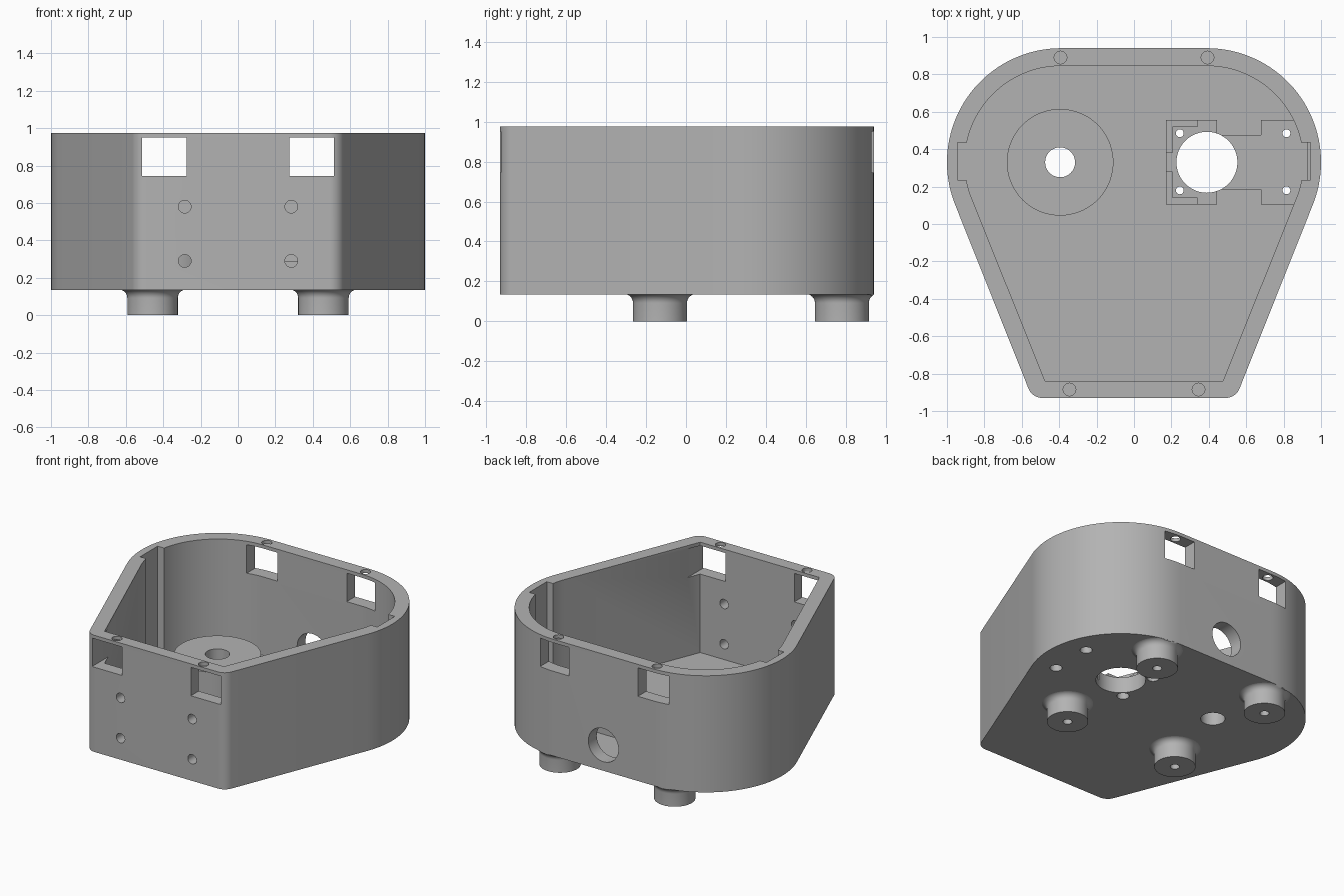
import bpy
import bmesh
from math import sin, cos, pi, radians, hypot
from mathutils import Matrix, Vector

old = bpy.data.objects.get("Cube")
if old:
    bpy.data.objects.remove(old)

grey = bpy.data.materials.new("plain_grey")
grey.use_nodes = True
COLOUR = (0.45, 0.45, 0.45, 1)
grey.diffuse_color = COLOUR
grey.node_tree.nodes["Principled BSDF"].inputs["Base Color"].default_value = COLOUR

BASE, FLOOR, TOP = 0.135, 0.18, 0.975
CX, CY = 0.39, 0.33          # centres of the big rounded ends
TILT = radians(-21.8)        # direction the slanted sides face


def finish(name, bm):
    bmesh.ops.recalc_face_normals(bm, faces=bm.faces)
    mesh = bpy.data.meshes.new(name)
    bm.to_mesh(mesh)
    bm.free()
    mesh.materials.append(grey)
    ob = bpy.data.objects.new(name, mesh)
    bpy.context.collection.objects.link(ob)
    return ob


def prism(name, outline, z0, z1):
    bm = bmesh.new()
    face = bm.faces.new([bm.verts.new((x, y, z0)) for x, y in outline])
    new = bmesh.ops.extrude_face_region(bm, geom=[face])["geom"]
    verts = [v for v in new if isinstance(v, bmesh.types.BMVert)]
    bmesh.ops.translate(bm, verts=verts, vec=(0, 0, z1 - z0))
    return finish(name, bm)


def box(name, x0, x1, y0, y1, z0, z1):
    return prism(name, [(x0, y0), (x1, y0), (x1, y1), (x0, y1)], z0, z1)


def rod(name, start, end, radius, sides=48):
    a, b = Vector(start), Vector(end)
    turn = (b - a).to_track_quat("Z", "Y").to_matrix().to_4x4()
    bm = bmesh.new()
    bmesh.ops.create_cone(bm, cap_ends=True, segments=sides, radius1=radius,
                          radius2=radius, depth=(b - a).length,
                          matrix=Matrix.Translation((a + b) / 2) @ turn)
    return finish(name, bm)


def arc(x, y, r, a0, a1, n):
    return [(x + r * cos(a0 + (a1 - a0) * i / n),
             y + r * sin(a0 + (a1 - a0) * i / n)) for i in range(n + 1)]


def mirrored(half):
    return half + [(-x, y) for x, y in reversed(half)]


def cut(target, cutters):
    bpy.context.view_layer.objects.active = target
    for c in cutters:
        mod = target.modifiers.new("cut", "BOOLEAN")
        mod.operation = "DIFFERENCE"
        mod.solver = "EXACT"
        mod.object = c
        bpy.ops.object.modifier_apply(modifier=mod.name)


# Shell outline and cavity outline
outer = mirrored(arc(0.49, -0.85, 0.08, -pi / 2, TILT, 10)
                 + arc(CX, CY, 0.61, TILT, pi / 2, 36))
inner = mirrored([(0.475, -0.84)] + arc(CX, CY, 0.515, TILT, pi / 2, 36))
shell = prism("shell", outer, BASE, TOP)
shell_cutters = [prism("cavity", inner, FLOOR, TOP + 0.1)]

# Wall cutouts, mirrored left and right
for s in (-1, 1):
    xs = sorted((s * 0.275, s * 0.512))
    shell_cutters += [
        box("front_window", *xs, -1.1, -0.74, 0.745, 0.95),
        box("back_window", *xs, 0.8, 1.1, 0.745, 0.95),
        box("side_groove", *sorted((s * 0.85, s * 0.945)), 0.235, 0.435,
            FLOOR, TOP + 0.1),
        rod("front_screw", (s * 0.345, -0.885, 0.9), (s * 0.345, -0.885, 1.1), 0.034, 24),
        rod("back_screw", (s * 0.393, 0.89, 0.9), (s * 0.393, 0.89, 1.1), 0.034, 24),
    ]
    for z in (0.29, 0.58):
        shell_cutters.append(rod("front_hole", (s * 0.285, -1.1, z),
                                 (s * 0.285, -0.7, z), 0.034, 24))
shell_cutters.append(rod("cable_port", (0, 0.75, 0.32), (0, 1.1, 0.32), 0.12))

# Floor holes
boss_hole = rod("boss_hole", (-0.395, CY, 0), (-0.395, CY, 0.6), 0.08)
mount_cutters = [rod("mount_hole", (CX, CY, 0), (CX, CY, 0.6), 0.163)]
for x in (0.245, 0.815):
    for y in (0.18, 0.485):
        mount_cutters += [rod("bolt_hole", (x, y, 0), (x, y, 0.6), 0.021, 24),
                          rod("bolt_recess", (x, y, 0), (x, y, 0.21), 0.04, 24)]

# Raised boss and mounting platform
boss = rod("round_boss", (-0.395, CY, 0.16), (-0.395, CY, 0.385), 0.285, 72)
lower = [(0.93, 0.103), (0.68, 0.103), (0.68, 0.185), (0.445, 0.185),
         (0.445, 0.103), (0.17, 0.103)]
platform = prism("mount_platform",
                 lower + [(x, 2 * CY - y) for x, y in reversed(lower)], 0.16, 0.25)

# Corner rails on the platform
rail = [(0.17, 0.103), (0.34, 0.103), (0.34, 0.142), (0.205, 0.142),
        (0.205, 0.28), (0.17, 0.28)]
rails = [prism("front_rail", rail, 0.25, 0.29),
         prism("back_rail", [(x, 2 * CY - y) for x, y in rail], 0.25, 0.29)]

cut(shell, shell_cutters + [boss_hole] + mount_cutters)
cut(boss, [boss_hole])
cut(platform, mount_cutters)
for c in shell_cutters + [boss_hole] + mount_cutters:
    bpy.data.objects.remove(c)


# Feet with a flared neck and a screw hole
def foot(name, cx, cy):
    profile = [(0, 0.1), (0.03, 0.1), (0.03, 0), (0.135, 0)]
    profile += [(0.18 - 0.045 * cos(t), 0.092 + 0.045 * sin(t))
                for t in (pi / 2 * i / 8 for i in range(9))]
    bm = bmesh.new()
    verts = [bm.verts.new((r, 0, z)) for r, z in profile]
    edges = [bm.edges.new(p) for p in zip(verts, verts[1:])]
    bmesh.ops.spin(bm, geom=verts + edges, cent=(0, 0, 0), axis=(0, 0, 1),
                   angle=2 * pi, steps=48, use_merge=True)
    bmesh.ops.remove_doubles(bm, verts=bm.verts, dist=0.0001)
    for v in bm.verts:
        v.co += Vector((cx, cy, 0))
        # Keep the flare inside the rounded end
        dx, dy = abs(v.co.x) - CX, v.co.y - CY
        d = hypot(dx, dy)
        if cy > CY and dx > 0 and d > 0.609:
            v.co.y = CY + dy * 0.609 / d
            v.co.x = (CX + dx * 0.609 / d) * (1 if cx > 0 else -1)
        elif cy > CY:
            v.co.y = min(v.co.y, CY + 0.609)
    return finish(name, bm)


feet = [foot(f"{row}_{side}_foot", s * 0.457, y)
        for row, y in (("front", -0.13), ("back", 0.78))
        for side, s in (("left", 1), ("right", -1))]

# Smooth curved walls, keep edges sharp
bpy.ops.object.select_all(action="DESELECT")
for ob in [shell, boss, platform] + rails + feet:
    ob.select_set(True)
bpy.context.view_layer.objects.active = shell
bpy.ops.object.shade_smooth_by_angle(angle=radians(30))
